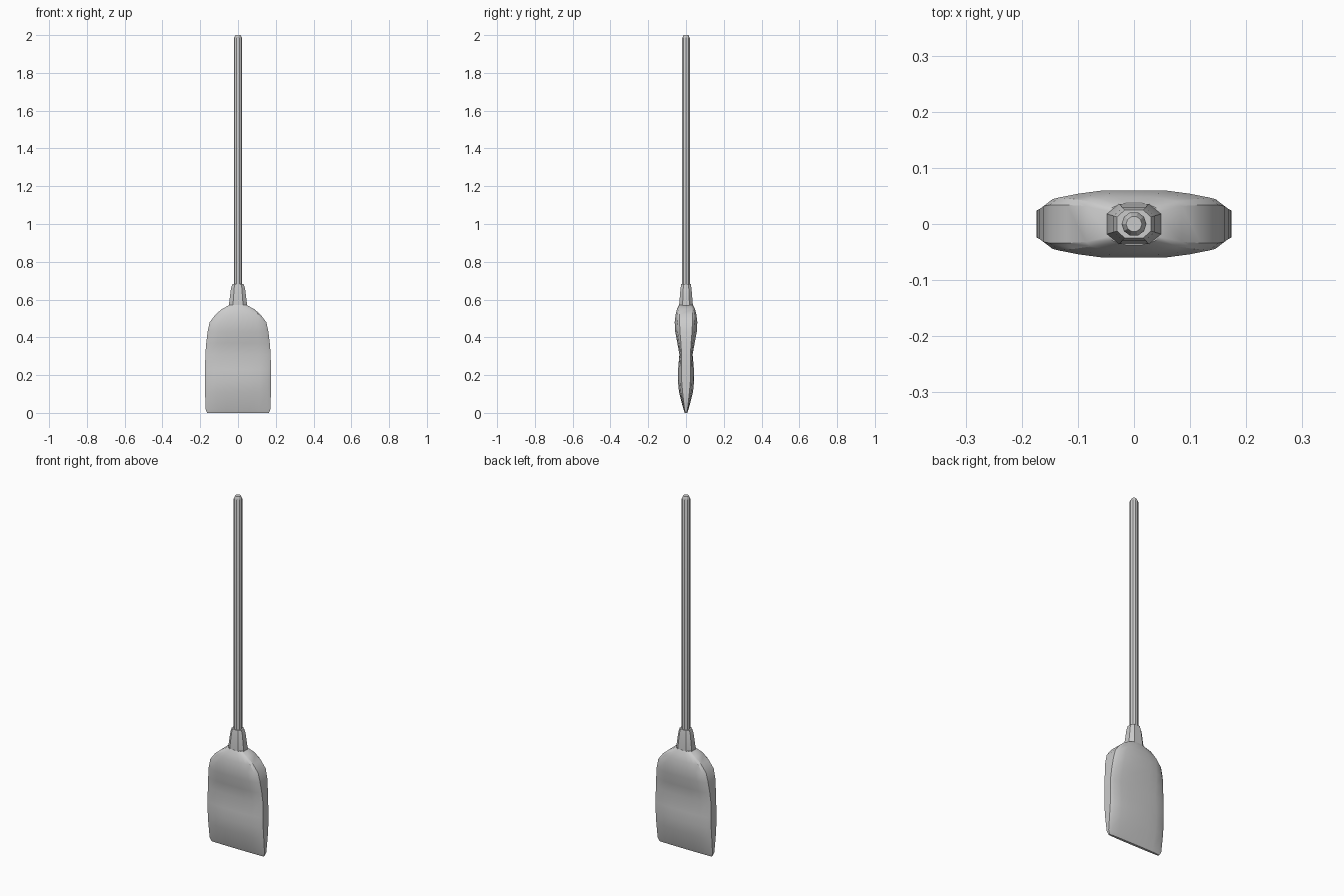
import bpy, bmesh, math

if "Cube" in bpy.data.objects:
    bpy.data.objects.remove(bpy.data.objects["Cube"])


def loft(name, rings, angle=30):
    """Skin a stack of equal-length closed rings and cap both ends."""
    bm = bmesh.new()
    loops = [[bm.verts.new(p) for p in ring] for ring in rings]
    n = len(loops[0])
    for a, b in zip(loops, loops[1:]):
        for i in range(n):
            j = (i + 1) % n
            bm.faces.new((a[i], a[j], b[j], b[i]))
    bm.faces.new(loops[0][::-1])
    bm.faces.new(loops[-1])
    bmesh.ops.recalc_face_normals(bm, faces=bm.faces)
    mesh = bpy.data.meshes.new(name)
    bm.to_mesh(mesh)
    bm.free()
    ob = bpy.data.objects.new(name, mesh)
    bpy.context.collection.objects.link(ob)
    bpy.context.view_layer.objects.active = ob
    ob.select_set(True)
    bpy.ops.object.shade_smooth_by_angle(angle=math.radians(angle))
    ob.select_set(False)
    return ob


def mirrored(quarter, z):
    """Mirror a quarter outline (side to middle) into a full ring."""
    half = quarter + [(-x, y) for x, y in reversed(quarter)]
    return [(x, y, z) for x, y in half + [(-x, -y) for x, y in half]]


def blade_ring(z, w, t, edge):
    # flat middle, gently sloping cheeks, bevelled narrow rim
    quarter = [(w, edge),
               (w * 0.9, edge + (t - edge) * 0.5),
               (w * 0.65, edge + (t - edge) * 0.78),
               (w * 0.36, t)]
    return mirrored(quarter, z)


# Blade: height, half width, half thickness, rim half thickness
blade_profile = [
    (0.0, 0.163, 0.007, 0.004),
    (0.02, 0.172, 0.014, 0.008),
    (0.11, 0.174, 0.037, 0.018),
    (0.17, 0.174, 0.043, 0.023),
    (0.23, 0.174, 0.042, 0.024),
    (0.31, 0.173, 0.035, 0.023),
    (0.37, 0.168, 0.046, 0.027),
    (0.43, 0.161, 0.057, 0.032),
    (0.48, 0.150, 0.060, 0.034),
    (0.52, 0.120, 0.055, 0.034),
    (0.55, 0.085, 0.048, 0.032),
    (0.572, 0.043, 0.037, 0.022),
]
loft("blade", [blade_ring(*row) for row in blade_profile])

# Socket joining blade and pole
socket_profile = [(0.55, 0.048, 0.036), (0.575, 0.048, 0.036),
                  (0.66, 0.037, 0.029), (0.682, 0.030, 0.025)]
loft("socket", [mirrored([(a, b * 0.5), (a * 0.55, b)], z)
                for z, a, b in socket_profile])

# Pole with a chamfered tip
pole_profile = [(0.60, 0.022), (1.983, 0.022), (2.0, 0.014)]
sides = 10
loft("pole", [[(r * math.cos(math.tau * i / sides),
                r * math.sin(math.tau * i / sides), z) for i in range(sides)]
              for z, r in pole_profile])
